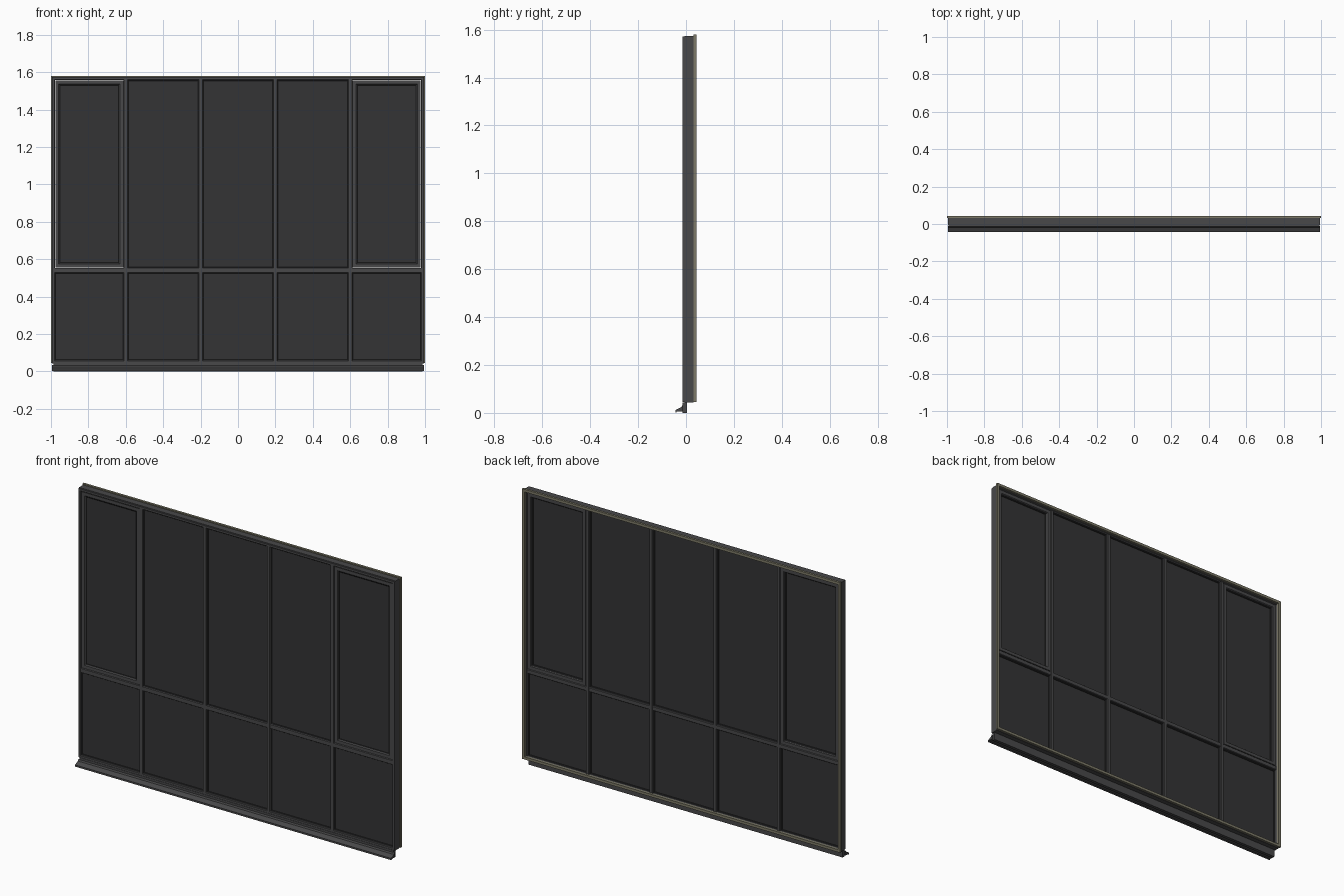
import bpy, bmesh

if "Cube" in bpy.data.objects:
    bpy.data.objects.remove(bpy.data.objects["Cube"])


def material(name, rgb):
    m = bpy.data.materials.new(name)
    m.diffuse_color = (*rgb, 1)
    m.use_nodes = True
    m.node_tree.nodes["Principled BSDF"].inputs["Base Color"].default_value = m.diffuse_color
    return m


FRAME = material("dark_grey_frame", (0.065, 0.065, 0.067))
GLASS = material("dark_glass", (0.034, 0.034, 0.035))
SEAL = material("black_seal", (0.022, 0.022, 0.023))
LINER = material("olive_liner", (0.20, 0.19, 0.135))


def finish(name, bm, mat):
    bmesh.ops.recalc_face_normals(bm, faces=bm.faces)
    me = bpy.data.meshes.new(name)
    bm.to_mesh(me)
    bm.free()
    me.materials.append(mat)
    ob = bpy.data.objects.new(name, me)
    bpy.context.collection.objects.link(ob)
    return ob


def mitred_frame(name, rect, profile, mat):
    """Sweep an (inset, y) profile round a rectangle with mitred corners."""
    x0, x1, z0, z1 = rect
    bm = bmesh.new()
    rings = []
    for cx, cz, sx, sz in ((x0, z0, 1, 1), (x1, z0, -1, 1),
                           (x1, z1, -1, -1), (x0, z1, 1, -1)):
        rings.append([bm.verts.new((cx + sx * d, y, cz + sz * d)) for d, y in profile])
    n = len(profile)
    for i in range(4):
        a, b = rings[i], rings[(i + 1) % 4]
        for j in range(n):
            k = (j + 1) % n
            bm.faces.new((a[j], a[k], b[k], b[j]))
    return finish(name, bm, mat)


def bar(name, profile, start, end, place, mat):
    """Extrude a closed profile between two stations."""
    bm = bmesh.new()
    a = [bm.verts.new(place(u, v, start)) for u, v in profile]
    b = [bm.verts.new(place(u, v, end)) for u, v in profile]
    bm.faces.new(a)
    bm.faces.new(b)
    for j in range(len(a)):
        k = (j + 1) % len(a)
        bm.faces.new((a[j], a[k], b[k], b[j]))
    return finish(name, bm, mat)


def box(name, x0, x1, y0, y1, z0, z1, mat):
    return bar(name, [(x0, y0), (x1, y0), (x1, y1), (x0, y1)], z0, z1,
               lambda u, v, t: (u, v, t), mat)


# Outer frame, with a stepped front rebate
OUTER = (-0.995, 0.995, 0.043, 1.574)
mitred_frame("outer_frame", OUTER,
             [(0, -0.006), (0.002, -0.006), (0.002, -0.014), (0.013, -0.014),
              (0.016, -0.011), (0.016, 0.026), (0.013, 0.031), (0, 0.031)], FRAME)

# Olive liner round the back
mitred_frame("back_liner", (-1.0, 1.0, 0.045, 1.58),
             [(0, 0.031), (0.015, 0.031), (0.015, 0.044), (0, 0.044)], LINER)

# Mullions and transom share one chamfered section
W, ZT = 0.011, 0.541


def bar_section(w):
    return [(-w + 0.002, -0.014), (w - 0.002, -0.014), (w, -0.011), (w, 0.025),
            (w - 0.003, 0.029), (-w + 0.003, 0.029), (-w, 0.025), (-w, -0.011)]


for i, x in enumerate((-0.6, -0.2, 0.2, 0.6)):
    bar(f"mullion_{i + 1}", bar_section(W), 0.055, 1.562,
        lambda u, v, t, x=x: (x + u, v, t), FRAME)
bar("transom", bar_section(0.013), -0.985, 0.985,
    lambda u, v, t: (t, v * 0.97, ZT + u), FRAME)

# Panes with seals; the upper end panes sit in opening sashes
edges = [-0.99, -0.6, -0.2, 0.2, 0.6, 0.99]
for c in range(5):
    x0 = edges[c] + W
    x1 = edges[c + 1] - W
    for row, (z0, z1) in enumerate(((0.059, ZT - 0.013), (ZT + 0.013, 1.558))):
        tag = f"{('lower', 'upper')[row]}_{c + 1}"
        inset = 0
        if row == 1 and c in (0, 4):
            mitred_frame("sash_" + tag, (x0 + 0.002, x1 - 0.002, z0 + 0.002, z1 - 0.002),
                         [(0, -0.010), (0.018, -0.010), (0.022, -0.006), (0.022, 0.022),
                          (0.018, 0.027), (0, 0.027)], FRAME)
            inset = 0.024
        r = (x0 + inset, x1 - inset, z0 + inset, z1 - inset)
        mitred_frame("seal_" + tag, r,
                     [(0, -0.007), (0.004, -0.004), (0.004, 0.016), (0, 0.019)], SEAL)
        box("glass_" + tag, r[0], r[1], -0.002, 0.012, r[2], r[3], GLASS)

# Sill: upright base rail and sloping drip nose
bar("sill_rail", [(-0.014, 0), (0.004, 0), (0.004, 0.044), (-0.014, 0.044)],
    -0.987, 0.987, lambda u, v, t: (t, u, v), FRAME)
bar("sill_nose", [(-0.044, 0.002), (-0.040, 0.002), (-0.038, 0.006), (-0.012, 0.006),
                  (-0.012, 0.034), (-0.016, 0.030), (-0.019, 0.024), (-0.044, 0.012)],
    -0.994, 0.994, lambda u, v, t: (t, u, v), FRAME)
